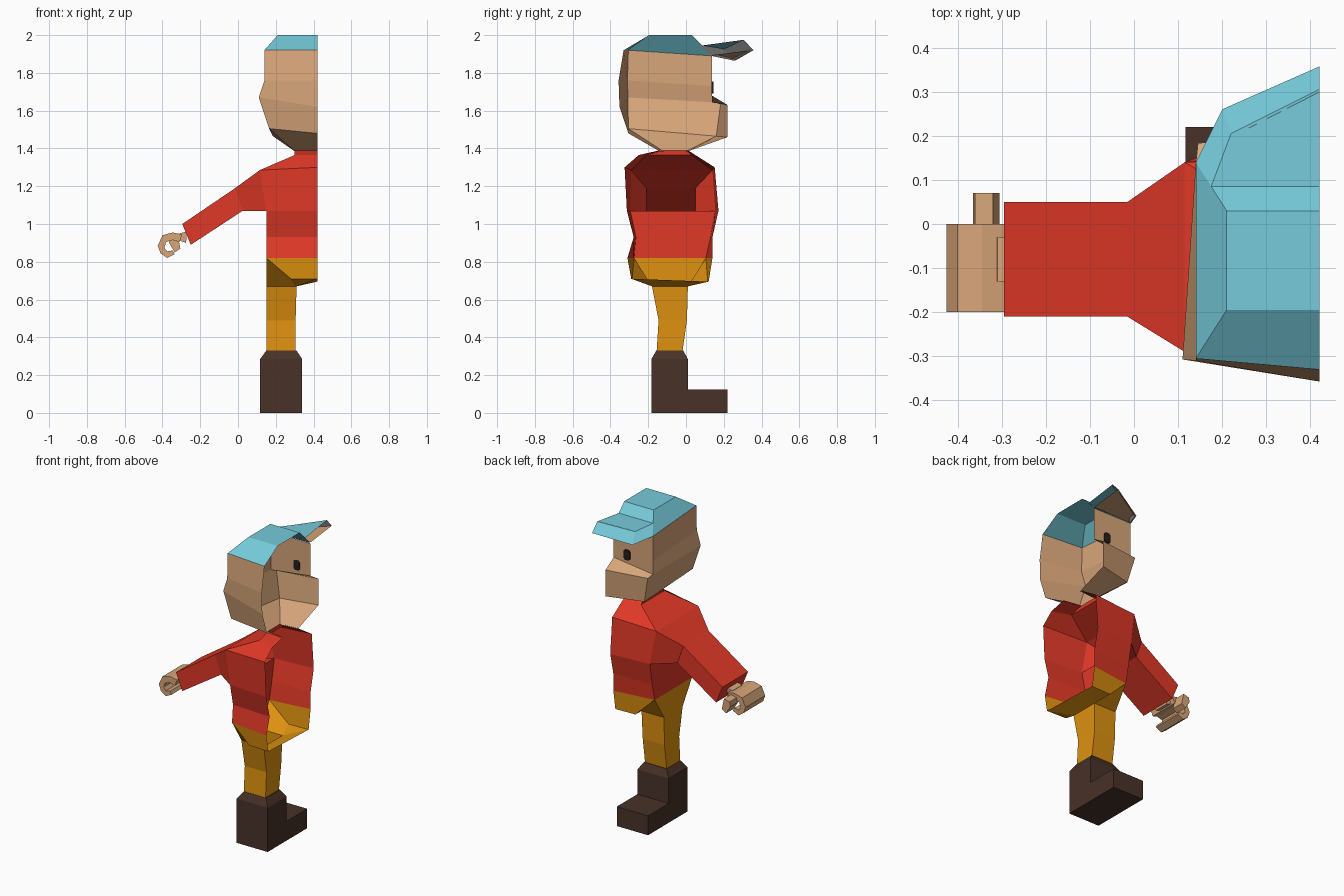
import bpy, bmesh
from mathutils import Vector

if "Cube" in bpy.data.objects:
    bpy.data.objects.remove(bpy.data.objects["Cube"])

CUT = 0.42  # open middle plane of the half figure


def material(name, rgb):
    m = bpy.data.materials.new(name)
    lin = [((c / 255 + 0.055) / 1.055) ** 2.4 for c in rgb]
    m.diffuse_color = (*lin, 1)
    m.use_nodes = True
    m.node_tree.nodes["Principled BSDF"].inputs["Base Color"].default_value = m.diffuse_color
    return m


SKIN = material("skin", (216, 166, 122))
TEAL = material("cap_teal", (118, 203, 218))
RED = material("shirt_red", (224, 56, 39))
GOLD = material("trouser_gold", (222, 145, 16))
BROWN = material("boot_brown", (72, 50, 40))
GREY = material("liner_grey", (210, 210, 210))
DARK = material("eye_dark", (38, 30, 26))


def build(name, verts, faces, mats, rule=None, ref=None):
    """Make a flat shaded mesh with outward normals around ref."""
    bm = bmesh.new()
    vs = [bm.verts.new(v) for v in verts]
    for f in faces:
        bm.faces.new([vs[i] for i in f])
    bmesh.ops.remove_doubles(bm, verts=bm.verts, dist=0.0005)
    bmesh.ops.recalc_face_normals(bm, faces=bm.faces)
    centre = Vector(ref) if ref else sum((v.co for v in bm.verts), Vector()) / len(bm.verts)
    if sum(f.normal.dot(f.calc_center_median() - centre) * f.calc_area() for f in bm.faces) < 0:
        bmesh.ops.reverse_faces(bm, faces=bm.faces)
    if rule:
        for f in bm.faces:
            f.material_index = rule(f)
    me = bpy.data.meshes.new(name)
    bm.to_mesh(me)
    bm.free()
    for m in mats:
        me.materials.append(m)
    ob = bpy.data.objects.new(name, me)
    bpy.context.collection.objects.link(ob)
    return ob


def loft(name, rows, mat, closed=False, caps=(False, False), skip=(), ref=None):
    """Join successive rows of points; skip holds (row, column) openings."""
    n = len(rows[0])
    verts = [p for r in rows for p in r]
    faces = []
    for r in range(len(rows) - 1):
        for c in range(n if closed else n - 1):
            if (r, c) not in skip:
                d = (c + 1) % n
                faces.append((r * n + c, r * n + d, (r + 1) * n + d, (r + 1) * n + c))
    if caps[0]:
        faces.append(tuple(range(n)))
    if caps[1]:
        faces.append(tuple(range(len(verts) - n, len(verts))))
    return build(name, verts, faces, [mat], ref=ref)


def half(z, xc, back, bc, fc, front):
    """Half cross-section: back middle, back corner, front corner, front middle."""
    return [(CUT, back, z), (xc, bc, z), (xc, fc, z), (CUT, front, z)]


def rect(z, x0, x1, y0, y1):
    return [(x0, y0, z), (x1, y0, z), (x1, y1, z), (x0, y1, z)]


def prism(name, profile, y0, y1, mat):
    """Extrude an x-z outline along y."""
    return loft(name, [[(x, y, z) for x, z in profile] for y in (y0, y1)],
                mat, closed=True, caps=(True, True))


# Head with stepped muzzle
loft("head", [
    [(CUT, -.33, 1.92), (.14, -.305, 1.92), (.14, .137, 1.89), (CUT, .137, 1.89)],
    [(CUT, -.357, 1.76), (.14, -.31, 1.76), (.14, .137, 1.73), (CUT, .137, 1.73)],
    [(CUT, -.352, 1.62), (.11, -.307, 1.67), (.14, .137, 1.645), (CUT, .137, 1.68)],
    [(CUT, -.352, 1.62), (.11, -.307, 1.67), (.145, .183, 1.635), (CUT, .22, 1.63)],
    [(CUT, -.305, 1.48), (.165, -.305, 1.505), (.185, .16, 1.465), (CUT, .22, 1.46)],
    half(1.385, .30, -.14, -.12, 0, .01),
], SKIN, ref=(CUT, -.08, 1.65))

# Eye plate
loft("eye", [[(x, y, z) for x, z in ((.30, 1.70), (.31, 1.69), (.335, 1.69), (.345, 1.70),
                                     (.345, 1.745), (.335, 1.755), (.31, 1.755), (.30, 1.745))]
             for y in (.136, .145)], DARK, closed=True, caps=(True, True))

# Cap crown
T = [(CUT, -.195, 2), (.21, -.195, 2), (.21, .03, 2), (CUT, .03, 2)]
B = [(CUT, -.33, 1.92), (.14, -.305, 1.92), (.14, .14, 1.89), (CUT, .14, 1.89)]
build("cap_crown", T + B, [(0, 1, 2, 3), (0, 1, 5, 4), (1, 2, 6, 5), (2, 3, 7, 6)],
      [TEAL], ref=(CUT, -.08, 1.85))

# Cap brim: top, front wall, underside
top_edge = [(.175, .085, 1.945), (.22, .205, 1.925), (CUT, .305, 1.975)]
low_edge = [(.14, .14, 1.89), (.20, .26, 1.865), (CUT, .357, 1.92)]
build("cap_brim", top_edge + low_edge + [(CUT, .085, 1.945), (CUT, .14, 1.895)],
      [(6, 0, 1, 2), (0, 1, 4, 3), (1, 2, 5, 4), (3, 4, 5, 7)],
      [TEAL, SKIN], rule=lambda f: int(f.normal.z < -.6), ref=(CUT, .2, 1.92))

# Grey liner just inside the brim wall
inset = Vector((.004, -.006, 0))
liner = [[tuple(Vector(p) + inset * (p[0] < CUT) + Vector((0, -.006, 0)) * (p[0] == CUT))
          for p in edge] for edge in (top_edge, low_edge)]
loft("brim_liner", liner, GREY, ref=(.1, .5, 1.92))

# Shirt body, open where the sleeve joins
shoulder = [(CUT, -.325, 1.30), (.115, -.29, 1.285), (.115, .14, 1.285), (CUT, .152, 1.30)]
loft("shirt", [
    half(1.39, .30, -.14, -.12, 0, .01),
    half(1.365, .30, -.25, -.21, .03, .05),
    shoulder,
    half(1.07, .15, -.313, -.295, .155, .172),
    half(.93, .15, -.277, -.265, .13, .14),
    half(.82, .15, -.31, -.275, .105, .14),
], RED, skip={(2, 1)}, ref=(CUT, -.08, 1.08))

# Sleeve


def sleeve_ring(xt, zt, xb, zb, y0, y1):
    return [(xt, y0, zt), (xt, y1, zt), (xb, y1, zb), (xb, y0, zb)]


loft("sleeve", [
    [(.115, -.29, 1.285), (.115, .14, 1.285), (.15, .155, 1.07), (.15, -.295, 1.07)],
    sleeve_ring(-.015, 1.19, .025, 1.07, -.21, .05),
    sleeve_ring(-.295, 1.0, -.25, .89, -.21, .05),
], RED, closed=True, caps=(False, True))

# Hand: wrist, curled palm and thumb
prism("wrist", [(-.27, .96), (-.31, .95), (-.315, .915), (-.275, .90)], -.13, -.03, SKIN)
prism("palm", [(-.295, .945), (-.345, .955), (-.40, .94), (-.425, .885), (-.41, .845),
               (-.375, .82), (-.335, .84), (-.345, .86), (-.375, .855), (-.39, .875),
               (-.38, .905), (-.345, .915), (-.31, .905)], -.20, 0, SKIN)
prism("thumb", [(-.32, .94), (-.36, .93), (-.365, .90), (-.335, .85), (-.305, .87)],
      -.01, .07, SKIN)

# Trouser seat
A = half(.82, .15, -.31, -.275, .105, .14)
S = [(CUT, -.29, .71), (.28, -.285, .71), (.28, .115, .695), (CUT, .12, .695)]
L = rect(.67, .15, .31, -.18, .01)
build("trouser_seat", A + S + L, [
    (0, 1, 5, 4), (3, 2, 6, 7), (1, 2, 11, 8), (1, 5, 9, 8), (2, 6, 10, 11),
    (4, 7, 10, 9), (4, 5, 9), (7, 6, 10)], [GOLD], ref=(CUT, -.08, .78))

# Trouser leg
loft("trouser_leg", [L, rect(.49, .15, .305, -.145, .005), rect(.33, .15, .305, -.155, -.018)],
     GOLD, closed=True)

# Boot shaft with bevelled collar, and toe block
loft("boot_shaft", [rect(.33, .15, .31, -.157, -.015), rect(.285, .117, .34, -.183, .01),
                    rect(.125, .117, .34, -.183, .01)], BROWN, closed=True, caps=(True, False))
loft("boot_foot", [rect(.125, .117, .34, -.183, .22), rect(0, .117, .34, -.183, .22)],
     BROWN, closed=True, caps=(True, True))
